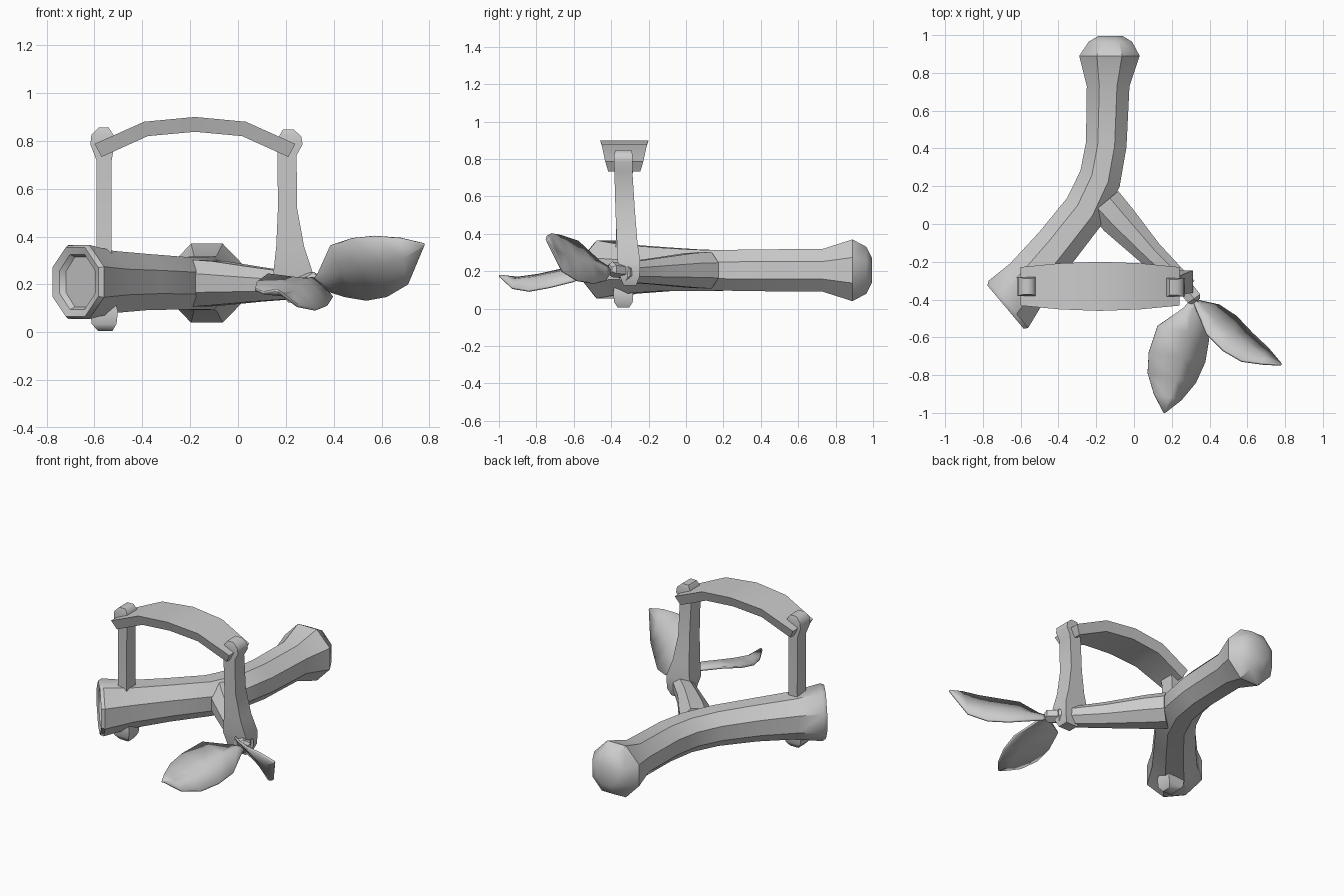
import bpy
from math import sin, cos, pi, radians
from mathutils import Vector


def finish(name, verts, faces, angle=40):
    me = bpy.data.meshes.new(name)
    me.from_pydata(verts, [], faces)
    ob = bpy.data.objects.new(name, me)
    bpy.context.collection.objects.link(ob)
    bpy.ops.object.select_all(action='DESELECT')
    ob.select_set(True)
    bpy.context.view_layer.objects.active = ob
    bpy.ops.object.mode_set(mode='EDIT')
    bpy.ops.mesh.select_all(action='SELECT')
    bpy.ops.mesh.normals_make_consistent(inside=False)
    bpy.ops.object.mode_set(mode='OBJECT')
    bpy.ops.object.shade_smooth_by_angle(angle=radians(angle))
    return ob


def loft(name, rings, sides=8, angle=40):
    """Each ring: x, y, z, yaw (None = horizontal ring), half width, half height."""
    verts, faces = [], []
    k = 1 / cos(pi / sides)
    for x, y, z, yaw, a, b in rings:
        if yaw is None:
            u, v = Vector((1, 0, 0)), Vector((0, 1, 0))
        else:
            t = radians(yaw)
            u, v = Vector((sin(t), -cos(t), 0)), Vector((0, 0, 1))
        for i in range(sides):
            w = (i + 0.5) * 2 * pi / sides
            verts.append(Vector((x, y, z)) + u * a * k * cos(w) + v * b * k * sin(w))
    for r in range(len(rings) - 1):
        for i in range(sides):
            j = (i + 1) % sides
            faces.append((r * sides + i, r * sides + j, (r + 1) * sides + j, (r + 1) * sides + i))
    faces.append(tuple(range(sides)))
    faces.append(tuple(range((len(rings) - 1) * sides, len(rings) * sides)))
    return finish(name, verts, faces, angle)


# Main branch: recessed cut end at front left, rounded knob at the back
loft("main_branch", [
    (-0.655, -0.42, 0.21, 40, 0.100, 0.105),
    (-0.672, -0.435, 0.21, 40, 0.115, 0.115),
    (-0.680, -0.440, 0.21, 40, 0.150, 0.145),
    (-0.665, -0.425, 0.21, 40, 0.163, 0.155),
    (-0.56, -0.30, 0.21, 46, 0.132, 0.130),
    (-0.41, -0.12, 0.21, 48, 0.120, 0.117),
    (-0.26, 0.07, 0.205, 54, 0.116, 0.110),
    (-0.18, 0.24, 0.205, 68, 0.112, 0.109),
    (-0.147, 0.42, 0.205, 83, 0.108, 0.112),
    (-0.137, 0.73, 0.205, 90, 0.113, 0.114),
    (-0.13, 0.89, 0.205, 90, 0.160, 0.165),
    (-0.125, 0.965, 0.205, 90, 0.115, 0.125),
    (-0.125, 0.995, 0.205, 90, 0.065, 0.065)])

# Side branch of the fork
loft("side_branch", [
    (-0.16, 0.11, 0.205, -50, 0.100, 0.098),
    (-0.08, 0.02, 0.205, -51, 0.095, 0.092),
    (0.08, -0.15, 0.20, -50, 0.070, 0.072),
    (0.24, -0.305, 0.195, -46, 0.058, 0.055),
    (0.285, -0.335, 0.195, -46, 0.050, 0.045)])

# Left upright peg, driven through the main branch
loft("left_post", [
    (-0.555, -0.335, 0.005, None, 0.030, 0.030),
    (-0.560, -0.335, 0.035, None, 0.052, 0.050),
    (-0.560, -0.335, 0.085, None, 0.058, 0.053),
    (-0.560, -0.335, 0.16, None, 0.040, 0.045),
    (-0.560, -0.33, 0.36, None, 0.031, 0.045),
    (-0.560, -0.33, 0.72, None, 0.032, 0.045),
    (-0.567, -0.33, 0.785, None, 0.050, 0.050),
    (-0.567, -0.33, 0.825, None, 0.046, 0.050),
    (-0.562, -0.33, 0.855, None, 0.022, 0.042)], 4, 60)

# Right upright, growing out of the side branch
loft("right_post", [
    (0.250, -0.300, 0.125, None, 0.040, 0.034),
    (0.240, -0.300, 0.17, None, 0.068, 0.052),
    (0.230, -0.305, 0.25, None, 0.082, 0.060),
    (0.218, -0.315, 0.36, None, 0.058, 0.055),
    (0.207, -0.325, 0.52, None, 0.040, 0.052),
    (0.205, -0.335, 0.74, None, 0.040, 0.048),
    (0.218, -0.335, 0.785, None, 0.052, 0.050),
    (0.218, -0.335, 0.82, None, 0.046, 0.050),
    (0.210, -0.335, 0.848, None, 0.022, 0.042)], 4, 60)

# Arched band between the posts
verts, faces = [], []
arch = [(-0.585, 0.76, 0.102, -0.5), (-0.385, 0.85, 0.122, -0.25), (-0.18, 0.869, 0.130, 0),
        (0.025, 0.85, 0.122, 0.25), (0.225, 0.76, 0.102, 0.5)]
for x, z, w, t in arch:
    n = Vector((sin(t), 0, cos(t))) * 0.031
    for sy, sn in ((-1, 1), (1, 1), (0.84, -1), (-0.84, -1)):
        verts.append(Vector((x, -0.33 + sy * w, z)) + n * sn)
for r in range(4):
    for i in range(4):
        j = (i + 1) % 4
        faces.append((r * 4 + i, r * 4 + j, r * 4 + 4 + j, r * 4 + 4 + i))
faces += [(0, 1, 2, 3), (16, 17, 18, 19)]
finish("band", verts, faces)

# Twig carrying the leaves
loft("leaf_twig", [
    (0.25, -0.31, 0.20, -55, 0.040, 0.036),
    (0.318, -0.395, 0.21, -55, 0.040, 0.036),
    (0.328, -0.41, 0.21, -55, 0.025, 0.022)], 6)


def leaf(name, rows):
    """Each row: left edge, midrib and right edge points."""
    verts = [p for row in rows for p in row]
    faces = []
    for r in range(len(rows) - 1):
        for i in range(2):
            a = r * 3 + i
            faces.append((a, a + 1, a + 4, a + 3))
    ob = finish(name, verts, faces, 30)
    m = ob.modifiers.new("thickness", 'SOLIDIFY')
    m.thickness = 0.012
    m.offset = 0


# Front leaf
leaf("front_leaf", [
    [(0.305, -0.40, 0.21), (0.32, -0.40, 0.215), (0.335, -0.40, 0.21)],
    [(0.26, -0.445, 0.22), (0.31, -0.45, 0.225), (0.345, -0.45, 0.20)],
    [(0.125, -0.54, 0.24), (0.285, -0.57, 0.22), (0.395, -0.61, 0.145)],
    [(0.078, -0.68, 0.205), (0.255, -0.70, 0.19), (0.375, -0.73, 0.115)],
    [(0.072, -0.79, 0.18), (0.225, -0.82, 0.165), (0.325, -0.84, 0.095)],
    [(0.105, -0.90, 0.165), (0.19, -0.92, 0.155), (0.25, -0.93, 0.11)],
    [(0.155, -0.995, 0.175), (0.162, -1.0, 0.175), (0.17, -0.995, 0.172)]])

# Side leaf
leaf("side_leaf", [
    [(0.315, -0.41, 0.22), (0.32, -0.405, 0.21), (0.325, -0.40, 0.20)],
    [(0.335, -0.46, 0.25), (0.35, -0.43, 0.215), (0.355, -0.41, 0.18)],
    [(0.385, -0.58, 0.36), (0.43, -0.515, 0.255), (0.45, -0.43, 0.15)],
    [(0.475, -0.67, 0.39), (0.525, -0.585, 0.27), (0.54, -0.49, 0.135)],
    [(0.57, -0.725, 0.40), (0.61, -0.65, 0.285), (0.625, -0.58, 0.15)],
    [(0.68, -0.74, 0.392), (0.69, -0.70, 0.31), (0.71, -0.66, 0.20)],
    [(0.775, -0.745, 0.37), (0.78, -0.743, 0.367), (0.778, -0.74, 0.36)]])
